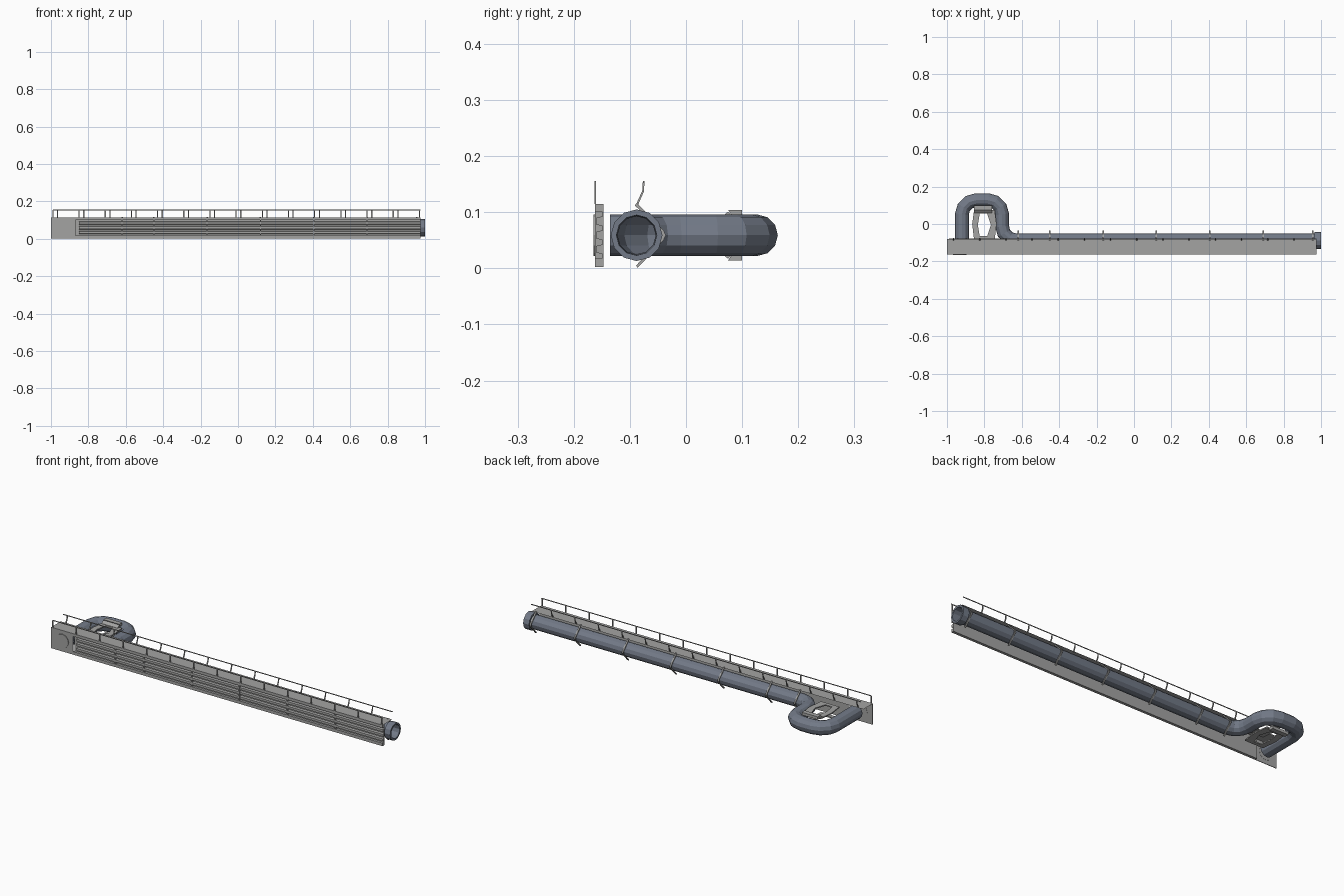
import bpy, bmesh, math
from mathutils import Vector

if "Cube" in bpy.data.objects:
    bpy.data.objects.remove(bpy.data.objects["Cube"])


def material(name, rgb):
    m = bpy.data.materials.new(name)
    m.diffuse_color = (*rgb, 1)
    m.use_nodes = True
    m.node_tree.nodes["Principled BSDF"].inputs["Base Color"].default_value = m.diffuse_color
    return m


GREY = material("wall grey", (0.37, 0.37, 0.365))
PIPE = material("pipe blue grey", (0.17, 0.195, 0.245))

X0, X1, FRONT, BACK, TOP = -1.0, 0.975, -0.162, -0.08, 0.115
PY, PZ, R = -0.088, 0.059, 0.037          # main pipe axis and radius
DIVIDERS = [-0.62, -0.45, -0.165, 0.12, 0.405, 0.69]


def finish(bm, name, mat):
    bmesh.ops.recalc_face_normals(bm, faces=bm.faces)
    me = bpy.data.meshes.new(name)
    bm.to_mesh(me)
    bm.free()
    ob = bpy.data.objects.new(name, me)
    bpy.context.collection.objects.link(ob)
    me.materials.append(mat)
    return ob


def add_box(bm, lo, hi):
    vs = bmesh.ops.create_cube(bm, size=1)["verts"]
    for v in vs:
        v.co = Vector([(a + b) / 2 + c * (b - a) for a, b, c in zip(lo, hi, v.co)])


def boxes(name, mat, items):
    bm = bmesh.new()
    for lo, hi in items:
        add_box(bm, lo, hi)
    return finish(bm, name, mat)


def add_prism(bm, profile, x0, x1):
    """Extrude a closed (y, z) outline along x."""
    f = bm.faces.new([bm.verts.new((x0, y, z)) for y, z in profile])
    r = bmesh.ops.extrude_face_region(bm, geom=[f])
    for v in r["geom"]:
        if isinstance(v, bmesh.types.BMVert):
            v.co.x = x1


def sweep(name, path, radius, mat, sides=12):
    """Open tube along a path lying in the horizontal plane."""
    bm = bmesh.new()
    rings = []
    for i, p in enumerate(path):
        a = (p - path[i - 1]).normalized() if i else (path[1] - p).normalized()
        b = (path[i + 1] - p).normalized() if i < len(path) - 1 else a
        t = (a + b).normalized()
        side = Vector((t.y, -t.x, 0))
        rings.append([bm.verts.new(p + radius * (
            side * math.cos(k * math.tau / sides) + Vector((0, 0, 1)) * math.sin(k * math.tau / sides)))
            for k in range(sides)])
    for r0, r1 in zip(rings, rings[1:]):
        for k in range(sides):
            j = (k + 1) % sides
            bm.faces.new((r0[k], r0[j], r1[j], r1[k]))
    return finish(bm, name, mat)


def rounded(points, radius, steps=3):
    """Round the inner corners of a right-angled path."""
    pts = [Vector((x, y, PZ)) for x, y in points]
    out = [pts[0]]
    for a, b, c in zip(pts, pts[1:], pts[2:]):
        u, w = (a - b).normalized() * radius, (c - b).normalized() * radius
        for i in range(steps + 1):
            q = i / steps * math.pi / 2
            out.append(b + u * (1 - math.sin(q)) + w * (1 - math.cos(q)))
    return out + [pts[-1]]


# pipe with the detour loop at the left
path = rounded([(-0.92, -0.135), (-0.92, 0.127), (-0.705, 0.127), (-0.705, PY), (0.985, PY)], 0.075)
sweep("main_pipe", path, R, PIPE)

# thick hollow collar at the open right end
bm = bmesh.new()
loops = [(0.965, R), (0.965, 0.046), (1.0, 0.046), (1.0, 0.036), (0.95, 0.034)]
rings = [[bm.verts.new((x, PY + r * math.cos(k * math.tau / 12), PZ + r * math.sin(k * math.tau / 12)))
          for k in range(12)] for x, r in loops]
for a, b in zip(rings, rings[1:]):
    for k in range(12):
        j = (k + 1) % 12
        bm.faces.new((a[k], a[j], b[j], b[k]))
finish(bm, "pipe_collar", PIPE)

# front wall: end plate, recessed backing, edge strips, rails and dividers
XR = -0.87
wall = [((X0, FRONT, 0.002), (XR, FRONT + 0.003, TOP)),
        ((XR, FRONT + 0.013, 0.002), (X1, FRONT + 0.015, TOP)),
        ((XR, FRONT, 0.100), (X1, FRONT + 0.014, TOP)),
        ((XR, FRONT, 0.002), (X1, FRONT + 0.014, 0.018))]
boxes("front_wall", GREY, wall)
bm = bmesh.new()
for z in (0.084, 0.059, 0.034):
    add_prism(bm, [(FRONT + 0.014, z - 0.009), (FRONT + 0.002, z - 0.006),
                   (FRONT + 0.002, z + 0.006), (FRONT + 0.014, z + 0.009)], XR + 0.02, X1)
finish(bm, "wall_rails", GREY)
boxes("wall_dividers", GREY, [((x - 0.003, FRONT, 0.01), (x + 0.003, FRONT + 0.014, 0.11)) for x in DIVIDERS])

# round port where the pipe meets the end plate
bm = bmesh.new()
bmesh.ops.create_circle(bm, cap_ends=True, segments=12, radius=0.037)
for v in bm.verts:
    v.co = Vector((-0.932 + v.co.x, FRONT + 0.004, PZ + v.co.y))
r = bmesh.ops.extrude_face_region(bm, geom=bm.faces[:])
for v in r["geom"]:
    if isinstance(v, bmesh.types.BMVert):
        v.co.y -= 0.007
finish(bm, "pipe_port", GREY)

# walkway deck on top, a single thin sheet
bm = bmesh.new()
bm.faces.new([bm.verts.new(c) for c in
              ((X0, FRONT, TOP), (X1, FRONT, TOP), (X1, BACK, TOP), (X0, BACK, TOP))])
finish(bm, "walkway_deck", GREY)

# angled bands hooking round the back of the pipe
bm = bmesh.new()
band = [(-0.088, 0.117), (-0.040, 0.068), (-0.036, 0.059), (-0.040, 0.050), (-0.086, 0.001),
        (-0.089, 0.005), (-0.046, 0.050), (-0.042, 0.059), (-0.046, 0.068), (-0.091, 0.112)]
for x in DIVIDERS + [0.955]:
    add_prism(bm, band, x - 0.004, x + 0.004)
finish(bm, "pipe_bands", GREY)

# front railing (upright) and back railing (bent outward)
n = 15
boxes("front_railing", GREY,
      [((-0.99, FRONT - 0.001, 0.152), (X1, FRONT + 0.002, 0.156))] +
      [((x - 0.003, FRONT - 0.001, TOP), (x + 0.003, FRONT + 0.002, 0.154))
       for x in [-0.99 + 0.14 * i for i in range(n)]])
bm = bmesh.new()
add_box(bm, (-0.99, -0.077, 0.152), (X1, -0.074, 0.156))
post = [(-0.089, 0.114), (-0.078, 0.138), (-0.077, 0.154), (-0.074, 0.154), (-0.075, 0.137), (-0.085, 0.114)]
for i in range(n - 1):
    x = -0.965 + 0.14 * i
    add_prism(bm, post, x - 0.003, x + 0.003)
finish(bm, "back_railing", GREY)

# support frame inside the loop: plates with hexagonal opening, top and bottom
bm = bmesh.new()
outer = [(-0.855, 0.075), (-0.745, 0.075), (-0.735, 0.0), (-0.745, -0.085), (-0.855, -0.085), (-0.865, 0.0)]
inner = [(-0.825, 0.055), (-0.785, 0.055), (-0.765, -0.005), (-0.785, -0.065), (-0.825, -0.065), (-0.835, -0.005)]
for z in (0.03, 0.088):
    ro, ri = ([bm.verts.new((x, y, z)) for x, y in c] for c in (outer, inner))
    for k in range(6):
        j = (k + 1) % 6
        bm.faces.new((ro[k], ro[j], ri[j], ri[k]))
frame = finish(bm, "loop_support_frame", GREY)
mod = frame.modifiers.new("thickness", "SOLIDIFY")
mod.thickness = 0.006

# clamp between the frame and the back of the loop
bm = bmesh.new()
for s in (1, -1):
    add_prism(bm, [(0.075, PZ + s * 0.045), (0.085, PZ + s * 0.03), (0.1, PZ + s * 0.03),
                   (0.1, PZ + s * 0.045)], -0.855, -0.76)
    add_prism(bm, [(0.085, PZ + s * 0.032), (0.075, PZ + s * 0.042), (0.06, PZ + s * 0.03),
                   (0.06, PZ + s * 0.024)], -0.855, -0.76)
finish(bm, "loop_clamp", GREY)
